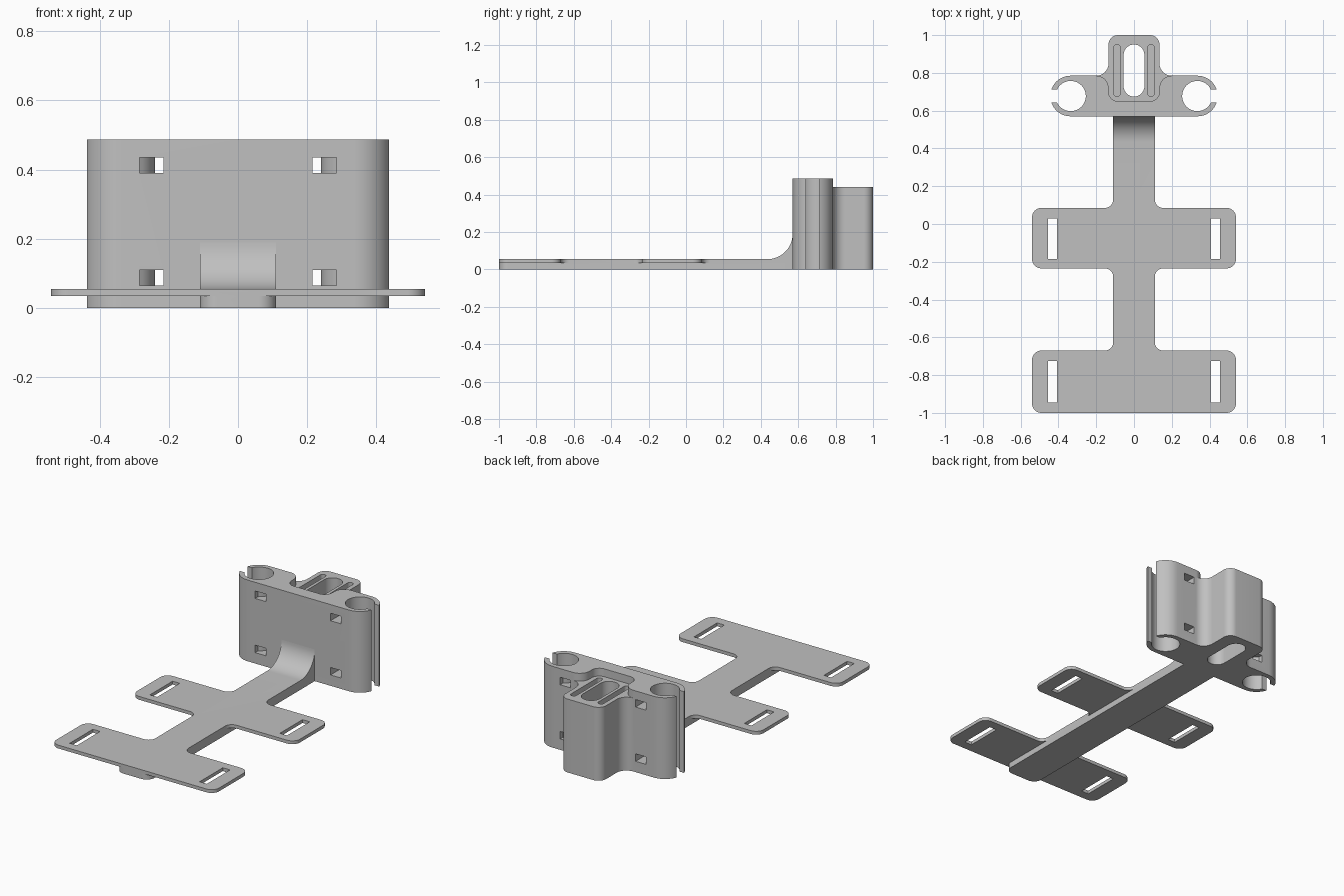
import bpy, bmesh, math
from mathutils import Vector

if "Cube" in bpy.data.objects:
    bpy.data.objects.remove(bpy.data.objects["Cube"])

grey = bpy.data.materials.new("plain grey")
grey.use_nodes = True
COLOUR = (0.53, 0.53, 0.53, 1)
grey.diffuse_color = COLOUR
grey.node_tree.nodes["Principled BSDF"].inputs["Base Color"].default_value = COLOUR


def rounded(corners, steps=12):
    """Closed outline from right-angled (x, y, radius) corners."""
    out = []
    for i, (x, y, r) in enumerate(corners):
        p = Vector((x, y))
        if r == 0:
            out.append(p)
            continue
        d1 = (Vector(corners[i - 1][:2]) - p).normalized()
        d2 = (Vector(corners[(i + 1) % len(corners)][:2]) - p).normalized()
        for k in range(steps + 1):
            a = math.pi / 2 * k / steps
            out.append(p + r * (d1 * (1 - math.sin(a)) + d2 * (1 - math.cos(a))))
    return out


def mirrored(half):
    """Complete an outline that is symmetric about x = 0."""
    return rounded(half + [(-x, y, r) for x, y, r in reversed(half)])


def box(x0, x1, y0, y1, r=0):
    return rounded([(x0, y0, r), (x1, y0, r), (x1, y1, r), (x0, y1, r)])


def arc(cx, cy, r, start, end, steps):
    angles = [math.radians(start + (end - start) * k / steps) for k in range(steps + 1)]
    return [Vector((cx + r * math.cos(a), cy + r * math.sin(a))) for a in angles]


def flip(points, side):
    return [Vector((side * p[0], p[1])) for p in points]


def prism(name, points, lo, hi, along_x=False):
    bm = bmesh.new()
    place = (lambda p: (lo, p[0], p[1])) if along_x else (lambda p: (p[0], p[1], lo))
    face = bm.faces.new([bm.verts.new(place(p)) for p in points])
    top = bmesh.ops.extrude_face_region(bm, geom=[face])["geom"]
    shift = Vector((hi - lo, 0, 0)) if along_x else Vector((0, 0, hi - lo))
    bmesh.ops.translate(bm, vec=shift, verts=[v for v in top if isinstance(v, bmesh.types.BMVert)])
    bmesh.ops.recalc_face_normals(bm, faces=bm.faces)
    mesh = bpy.data.meshes.new(name)
    bm.to_mesh(mesh)
    bm.free()
    mesh.materials.append(grey)
    obj = bpy.data.objects.new(name, mesh)
    bpy.context.collection.objects.link(obj)
    return obj


def combine(target, tool, operation="DIFFERENCE"):
    mod = target.modifiers.new("combine", "BOOLEAN")
    mod.operation, mod.object, mod.solver = operation, tool, "EXACT"
    bpy.context.view_layer.objects.active = target
    bpy.ops.object.modifier_apply(modifier=mod.name)
    bpy.data.objects.remove(tool)


# Strap base: thin cross plates on a deeper central spine
FRONT = 0.57
strap = prism("strap_base", mirrored([
    (0.54, -1, 0.05), (0.54, -0.67, 0.05), (0.11, -0.67, 0.045), (0.11, -0.235, 0.045),
    (0.54, -0.235, 0.05), (0.54, 0.085, 0.05), (0.11, 0.085, 0.045), (0.11, FRONT, 0)]),
    0.035, 0.055)
combine(strap, prism("spine", mirrored([(0.11, -1, 0.05), (0.11, FRONT, 0)]), 0, 0.045), "UNION")

# Curved ramp up to the holder
ramp = [Vector((FRONT, 0.045)), Vector((FRONT, 0.19))]
ramp += arc(FRONT - 0.135, 0.19, 0.135, 0, -90, 16)[1:]
ramp.append(Vector((FRONT - 0.135, 0.045)))
combine(strap, prism("ramp", ramp, -0.11, 0.11, True), "UNION")

# Strap slots
for side in (-1, 1):
    for y0, y1 in ((-0.945, -0.725), (-0.185, 0.03)):
        combine(strap, prism("slot", flip(box(0.407, 0.455, y0, y1), side), -0.1, 0.2))

# Holder: wide clip body with a rear block
TOP, STEP, BACK = 0.487, 0.44, 0.785
holder = prism("clip_holder", mirrored([
    (0.443, FRONT, 0.107), (0.443, BACK, 0.107), (0.135, BACK, 0.065), (0.135, 1, 0.05)]), 0, TOP)

# Lowered top over the rear block, and its central through slot
combine(holder, prism("step", mirrored([
    (0.135, 0.65, 0.05), (0.135, BACK, 0.065), (0.3, BACK, 0), (0.3, 1.1, 0)]), STEP, 0.6))
combine(holder, prism("centre_slot", box(-0.055, 0.055, 0.675, 0.95, 0.0545), -0.1, 0.6))

CX, CY = 0.335, 0.6775
for side in (-1, 1):
    # Narrow blind slot beside the centre
    combine(holder, prism("side_slot", flip(box(0.073, 0.108, 0.675, 0.95, 0.017), side), 0.03, 0.6))
    # Rod bore and its snap opening
    combine(holder, prism("bore", flip(arc(CX, CY, 0.08, 0, 352.5, 47), side), -0.1, 0.6))
    combine(holder, prism("gap", flip(box(CX + 0.02, 0.5, 0.642, 0.713), side), -0.1, 0.6))
    # Tie windows that curve around the bore wall
    window = [Vector((0.285, 0.9)), Vector((0.215, 0.9)), Vector((0.215, 0.5)), Vector((0.285, 0.5))]
    window += arc(CX, CY, 0.095, 238.2, 121.8, 16)
    for z in (0.065, 0.39):
        combine(holder, prism("window", flip(window, side), z, z + 0.045))

# Smooth curved walls, crisp edges
for obj in (strap, holder):
    bpy.ops.object.select_all(action="DESELECT")
    obj.select_set(True)
    bpy.context.view_layer.objects.active = obj
    bpy.ops.object.shade_smooth_by_angle(angle=math.radians(30))
